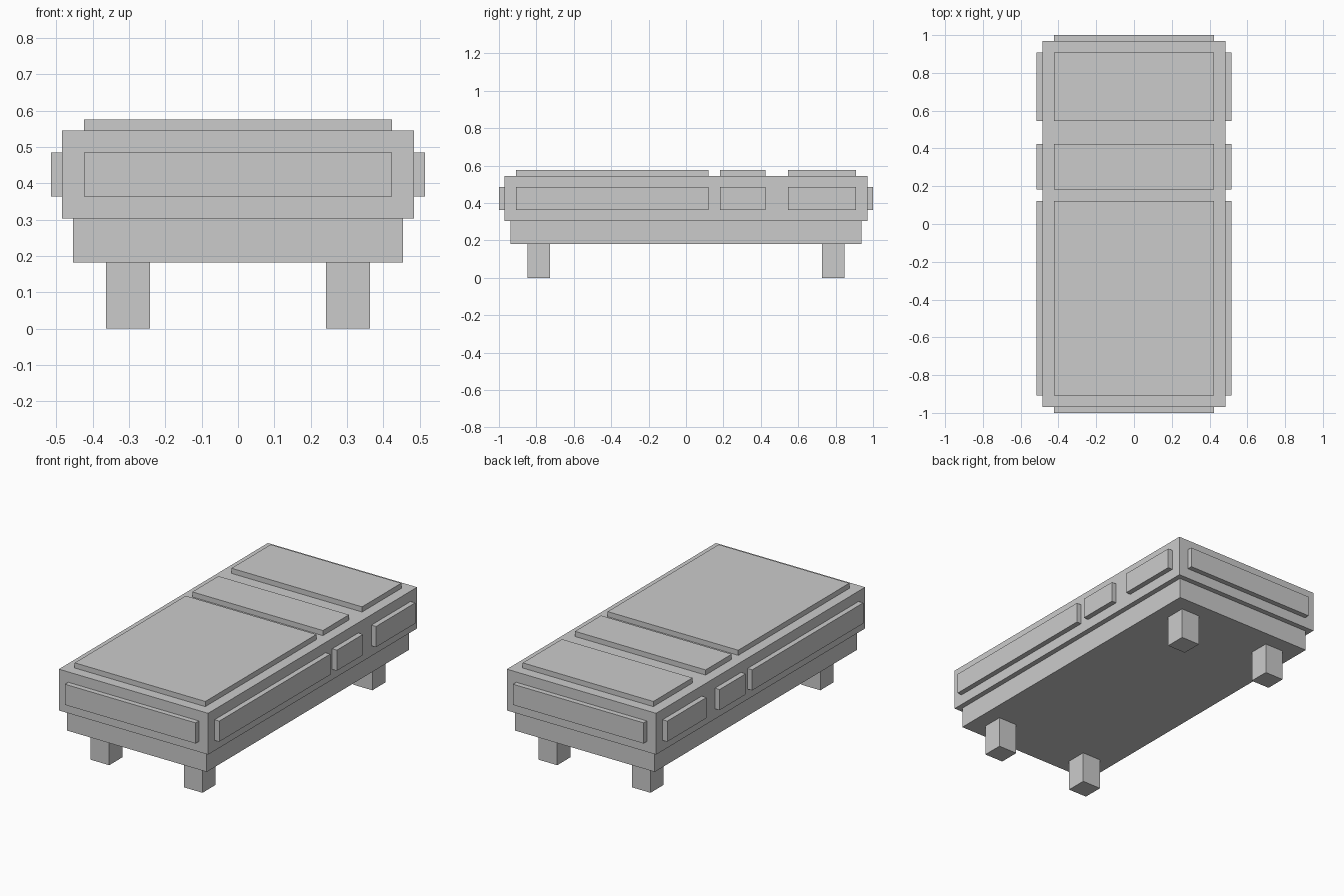
import bpy

if "Cube" in bpy.data.objects:
    bpy.data.objects.remove(bpy.data.objects["Cube"])

U = 1 / 33  # model grid unit


def box(name, x, y, z):
    """Box from (min, max) ranges in grid units."""
    ranges = (x, y, z)
    bpy.ops.mesh.primitive_cube_add(size=1, location=[(a + b) / 2 * U for a, b in ranges])
    ob = bpy.context.object
    ob.name = name
    ob.scale = [(b - a) * U for a, b in ranges]
    bpy.ops.object.transform_apply(location=False, rotation=False, scale=True)
    return ob


def span(sign, a, b):
    return tuple(sorted((sign * a, sign * b)))


# Main slab and the narrower frame below it
box("body", (-16, 16), (-32, 32), (10, 18))
box("base_frame", (-15, 15), (-31, 31), (6, 10))

# Four legs
for sx, side in ((-1, "left"), (1, "right")):
    for sy, end in ((-1, "front"), (1, "back")):
        box(f"{end}_{side}_leg", span(sx, 8, 12), span(sy, 24, 28), (0, 6))

# Raised panels on the top and both long sides
for part, y in (("front", (-30, 4)), ("middle", (6, 14)), ("back", (18, 30))):
    box(f"{part}_top_panel", (-14, 14), y, (18, 19))
    for sx, side in ((-1, "left"), (1, "right")):
        box(f"{part}_{side}_panel", span(sx, 16, 17), y, (12, 16))

# Raised panels on the two short ends
for sy, end in ((-1, "front"), (1, "back")):
    box(f"{end}_end_panel", (-14, 14), span(sy, 32, 33), (12, 16))
